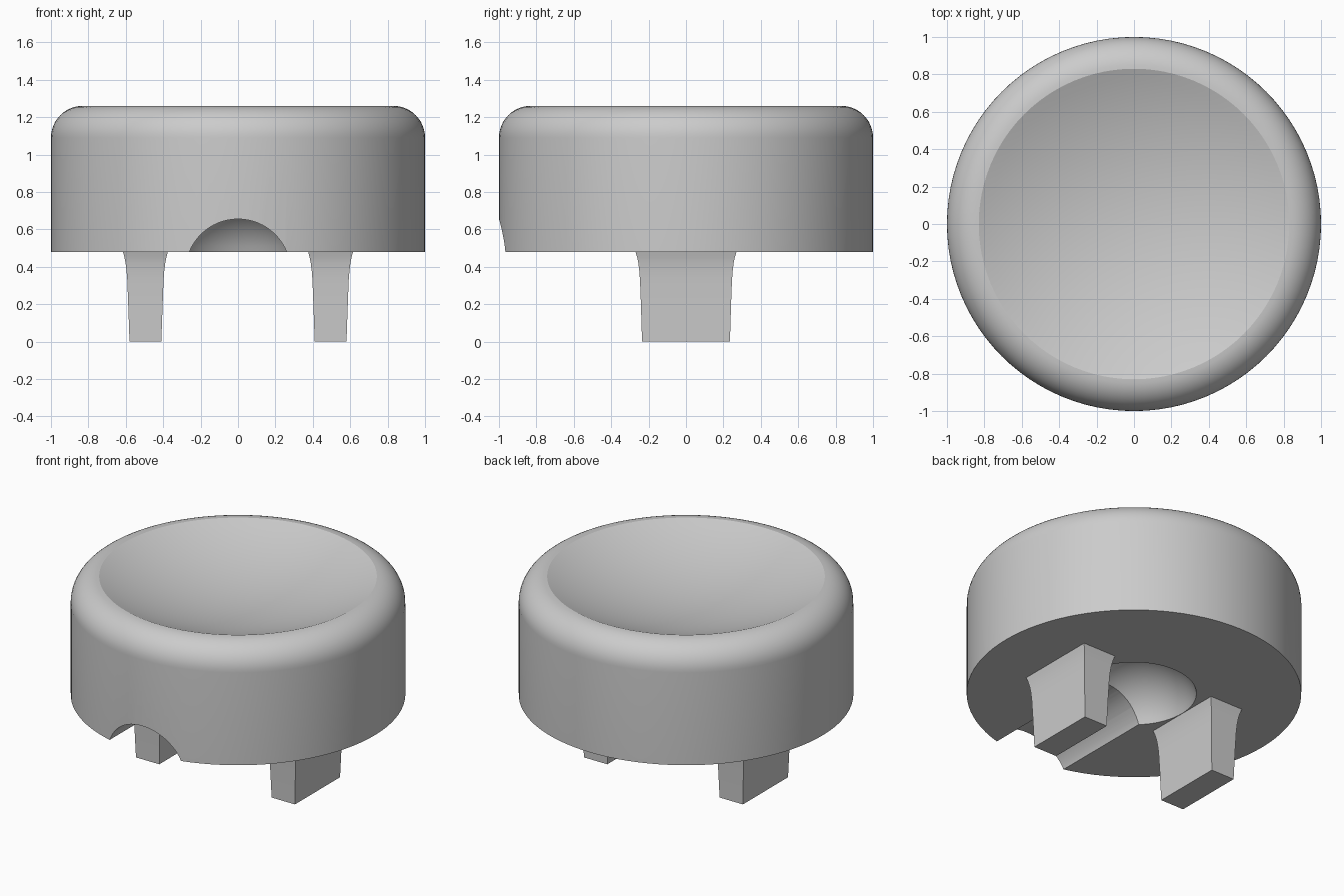
import bpy, bmesh, math
from mathutils import Matrix

if "Cube" in bpy.data.objects:
    bpy.data.objects.remove(bpy.data.objects["Cube"])

BASE, TOP = 0.48, 1.26

gray = bpy.data.materials.new("plain gray")
gray.diffuse_color = (0.6, 0.6, 0.6, 1)
gray.use_nodes = True
gray.node_tree.nodes["Principled BSDF"].inputs["Base Color"].default_value = gray.diffuse_color


def add_object(name, bm):
    bmesh.ops.recalc_face_normals(bm, faces=bm.faces)
    mesh = bpy.data.meshes.new(name)
    bm.to_mesh(mesh)
    bm.free()
    obj = bpy.data.objects.new(name, mesh)
    bpy.context.collection.objects.link(obj)
    mesh.materials.append(gray)
    return obj


def cap_arc(radius, height, z, steps):
    """Spherical cap profile from the axis (offset by height) out to its rim at z."""
    s = math.copysign(1, height)
    R = (radius ** 2 + height ** 2) / (2 * abs(height))
    end = math.asin(radius / R)
    return [(R * math.sin(end * i / steps),
             z + height - s * R * (1 - math.cos(end * i / steps)))
            for i in range(steps + 1)]


def smooth(obj, angle):
    bpy.ops.object.select_all(action='DESELECT')
    obj.select_set(True)
    bpy.context.view_layer.objects.active = obj
    bpy.ops.object.shade_smooth_by_angle(angle=math.radians(angle))


# Round body: domed hollow below, straight wall, rounded shoulder, dished top
fillet = 0.17
profile = cap_arc(0.373, 0.262, BASE, 14)
profile.append((1, BASE))
for i in range(13):
    a = math.pi / 2 * i / 12
    profile.append((1 - fillet + fillet * math.cos(a), TOP - fillet + fillet * math.sin(a)))
profile += cap_arc(0.83, -0.17, TOP, 14)[::-1][1:]

bm = bmesh.new()
verts = [bm.verts.new((r, 0, z)) for r, z in profile]
edges = [bm.edges.new(pair) for pair in zip(verts, verts[1:])]
bmesh.ops.spin(bm, geom=verts + edges, cent=(0, 0, 0), axis=(0, 0, 1),
               angle=2 * math.pi, steps=96, use_duplicate=False)
bmesh.ops.remove_doubles(bm, verts=bm.verts, dist=1e-4)
body = add_object("body", bm)

# Half-round groove from the front edge to the hollow
bm = bmesh.new()
bmesh.ops.create_cone(bm, cap_ends=True, segments=64, radius1=0.281, radius2=0.281, depth=1.2,
                      matrix=Matrix.Translation((0, -0.6, 0.374)) @ Matrix.Rotation(math.pi / 2, 4, 'X'))
cutter = add_object("groove_cutter", bm)
cut = body.modifiers.new("groove", 'BOOLEAN')
cut.operation, cut.solver, cut.object = 'DIFFERENCE', 'EXACT', cutter
bpy.context.view_layer.objects.active = body
bpy.ops.object.modifier_apply(modifier=cut.name)
bpy.data.objects.remove(cutter)
smooth(body, 20)

# Two tapered legs that flare where they meet the body: (z, half width, half depth)
sections = [(0, 0.085, 0.235), (0.2, 0.092, 0.241), (0.33, 0.097, 0.246),
            (0.38, 0.101, 0.250), (0.42, 0.106, 0.255), (0.45, 0.112, 0.261), (BASE, 0.12, 0.27)]
for name, x in (("left_leg", -0.495), ("right_leg", 0.495)):
    bm = bmesh.new()
    rings = [[bm.verts.new((x + sx * w, sy * d, z))
              for sx, sy in ((-1, -1), (1, -1), (1, 1), (-1, 1))] for z, w, d in sections]
    for low, high in zip(rings, rings[1:]):
        for i in range(4):
            j = (i + 1) % 4
            bm.faces.new((low[i], low[j], high[j], high[i]))
    bm.faces.new(rings[0][::-1])
    bm.faces.new(rings[-1])
    smooth(add_object(name, bm), 30)
